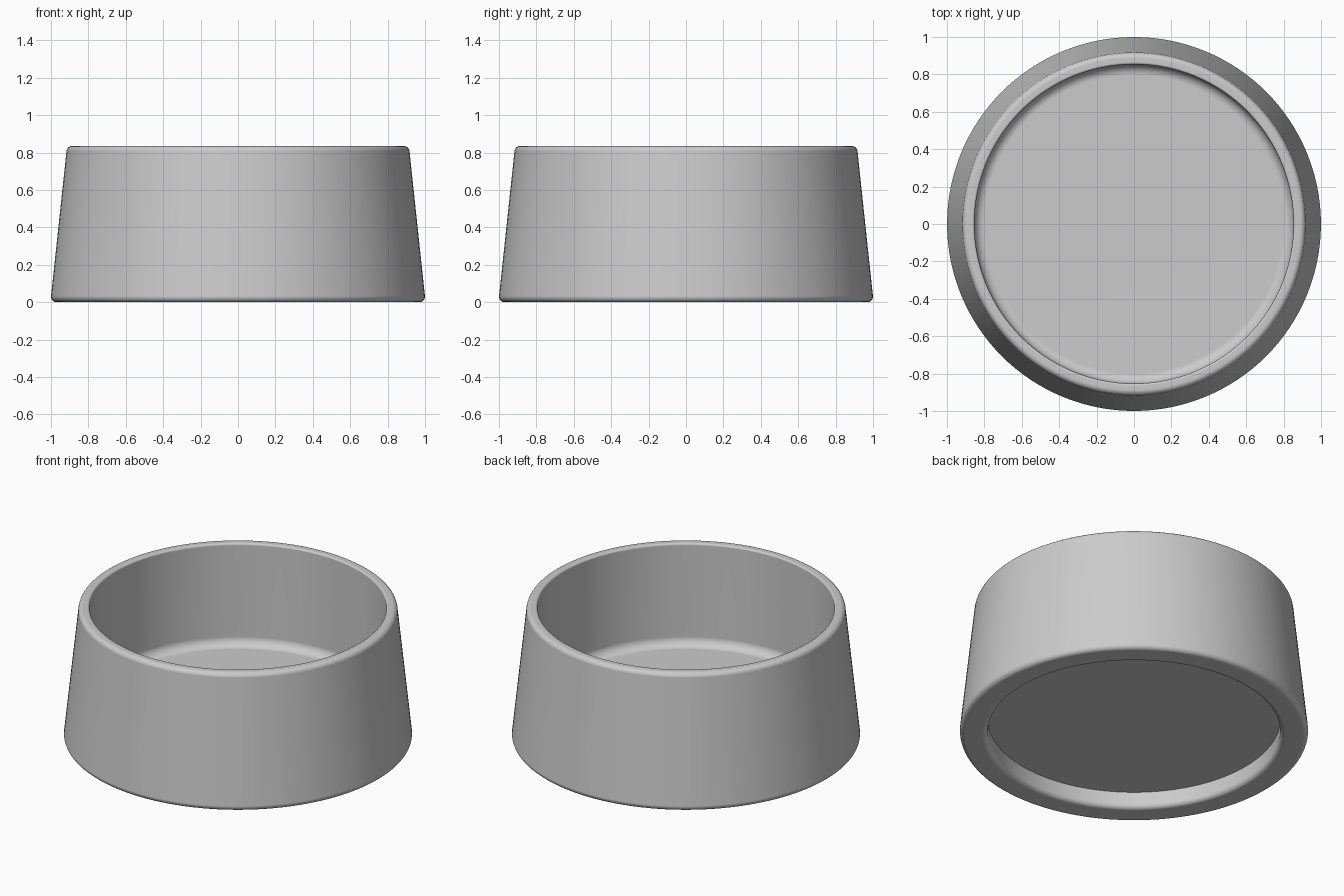
import bpy
import bmesh
import math
from mathutils import Vector, Matrix

cube = bpy.data.objects.get("Cube")
if cube:
    bpy.data.objects.remove(cube, do_unlink=True)

SEGMENTS = 128


def make_material(name, colour):
    mat = bpy.data.materials.new(name)
    mat.use_nodes = True
    mat.diffuse_color = colour
    mat.node_tree.nodes["Principled BSDF"].inputs["Base Color"].default_value = colour
    return mat


def fillet(before, corner, after, radius, steps=6):
    """Points of an arc that rounds one corner of a profile."""
    a = (before - corner).normalized()
    b = (after - corner).normalized()
    half = a.angle(b) / 2
    centre = corner + (a + b).normalized() * radius / math.sin(half)
    start = corner + a * radius / math.tan(half) - centre
    end = corner + b * radius / math.tan(half) - centre
    sweep = start.angle_signed(end)
    # angle_signed is clockwise positive, rotation is counter-clockwise
    return [centre + Matrix.Rotation(-sweep * i / steps, 2) @ start
            for i in range(steps + 1)]


def lathe(name, corners, mat):
    """Revolve a (radius, height, rounding) profile around the z axis."""
    pts = [Vector(c[:2]) for c in corners]
    outline = []
    for i, (r, z, rounding) in enumerate(corners):
        if rounding:
            outline += fillet(pts[i - 1], pts[i], pts[i + 1], rounding)
        else:
            outline.append(pts[i])
    bm = bmesh.new()
    verts = [bm.verts.new((p.x, 0, p.y)) for p in outline]
    edges = [bm.edges.new(pair) for pair in zip(verts, verts[1:])]
    bmesh.ops.spin(bm, geom=verts + edges, cent=(0, 0, 0), axis=(0, 0, 1),
                   angle=math.tau, steps=SEGMENTS)
    bmesh.ops.remove_doubles(bm, verts=bm.verts, dist=0.0002)
    bmesh.ops.recalc_face_normals(bm, faces=bm.faces)
    mesh = bpy.data.meshes.new(name)
    bm.to_mesh(mesh)
    bm.free()
    mesh.materials.append(mat)
    obj = bpy.data.objects.new(name, mesh)
    bpy.context.collection.objects.link(obj)
    return obj


grey = make_material("plain grey", (0.6, 0.6, 0.6, 1))

# Tapered bowl: recessed underside, outer wall, rim, inner wall, floor
bowl = lathe("bowl", [
    (0, 0.105, 0),
    (0.84, 0.105, 0),
    (0.84, 0, 0.03),
    (1.003, 0, 0.03),
    (0.914, 0.835, 0.03),
    (0.853, 0.835, 0.012),
    (0.853, 0.19, 0.055),
    (0, 0.19, 0),
], grey)

# Smooth curves, with the large flat areas kept flat
bpy.context.view_layer.objects.active = bowl
bowl.select_set(True)
bpy.ops.object.shade_smooth_by_angle(angle=math.radians(35))
weighted = bowl.modifiers.new("flat floor shading", 'WEIGHTED_NORMAL')
weighted.keep_sharp = True
